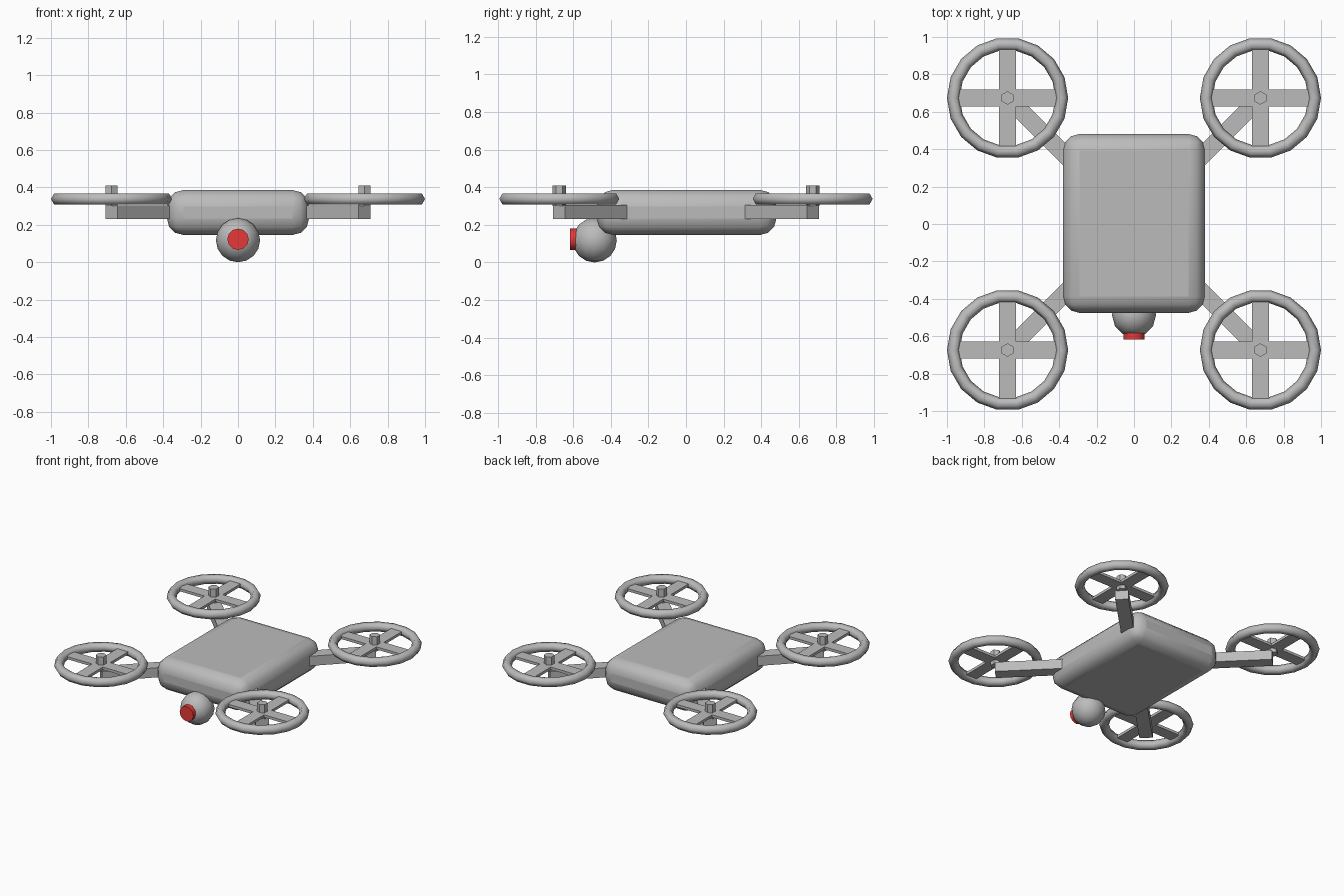
import bpy, math

if "Cube" in bpy.data.objects:
    bpy.data.objects.remove(bpy.data.objects["Cube"])

def material(name, rgb):
    m = bpy.data.materials.new(name)
    m.diffuse_color = (*rgb, 1)
    m.use_nodes = True
    m.node_tree.nodes["Principled BSDF"].inputs["Base Color"].default_value = m.diffuse_color
    return m

GREY = material("light grey", (0.5, 0.5, 0.5))
RED = material("lens red", (0.8, 0.04, 0.04))

def finish(name, mat, smooth=None):
    ob = bpy.context.object
    ob.name = name
    ob.data.materials.append(mat)
    if smooth:
        bpy.ops.object.shade_smooth_by_angle(angle=math.radians(smooth))
    return ob

def box(name, loc, size, turn=0):
    bpy.ops.mesh.primitive_cube_add(size=1, location=loc, rotation=(0, 0, turn))
    bpy.context.object.scale = size
    bpy.ops.object.transform_apply(location=False, rotation=False, scale=True)
    return finish(name, GREY)

# Rounded body
body = box("body", (0, 0.003, 0.266), (0.76, 0.956, 0.24))
bevel = body.modifiers.new("rounding", 'BEVEL')
bevel.width = 0.088
bevel.segments = 3
bpy.ops.object.shade_smooth_by_angle(angle=math.radians(40))

# Camera ball and lens under the nose
bpy.ops.mesh.primitive_uv_sphere_add(segments=12, ring_count=8, radius=0.118,
                                     location=(0, -0.486, 0.118))
finish("camera_ball", GREY, 60)
bpy.ops.mesh.primitive_cylinder_add(vertices=12, radius=0.057, depth=0.06,
                                    location=(0, -0.587, 0.123),
                                    rotation=(math.pi / 2, 0, 0))
finish("camera_lens", RED, 40)

# Four arms, each with a guarded rotor
for sx, side in ((-1, "left"), (1, "right")):
    for sy, end in ((-1, "front"), (1, "back")):
        tag = f"{end}_{side}"
        x, y = 0.676 * sx, 0.674 * sy
        # Diagonal arm from inside the body to the rotor centre
        box("arm_" + tag, (0.49 * sx, 0.49 * sy, 0.268), (0.526, 0.092, 0.073),
            math.atan2(sy, sx))
        # Ring guard
        bpy.ops.mesh.primitive_torus_add(location=(x, y, 0.338), major_radius=0.29,
                                         minor_radius=0.034, major_segments=18,
                                         minor_segments=6)
        finish("guard_" + tag, GREY, 65)
        # Crossed blades and hub
        box("blade_a_" + tag, (x, y, 0.338), (0.56, 0.09, 0.02))
        box("blade_b_" + tag, (x, y, 0.338), (0.09, 0.56, 0.02))
        bpy.ops.mesh.primitive_cylinder_add(vertices=6, radius=0.036, depth=0.11,
                                            location=(x, y, 0.355))
        finish("hub_" + tag, GREY)
